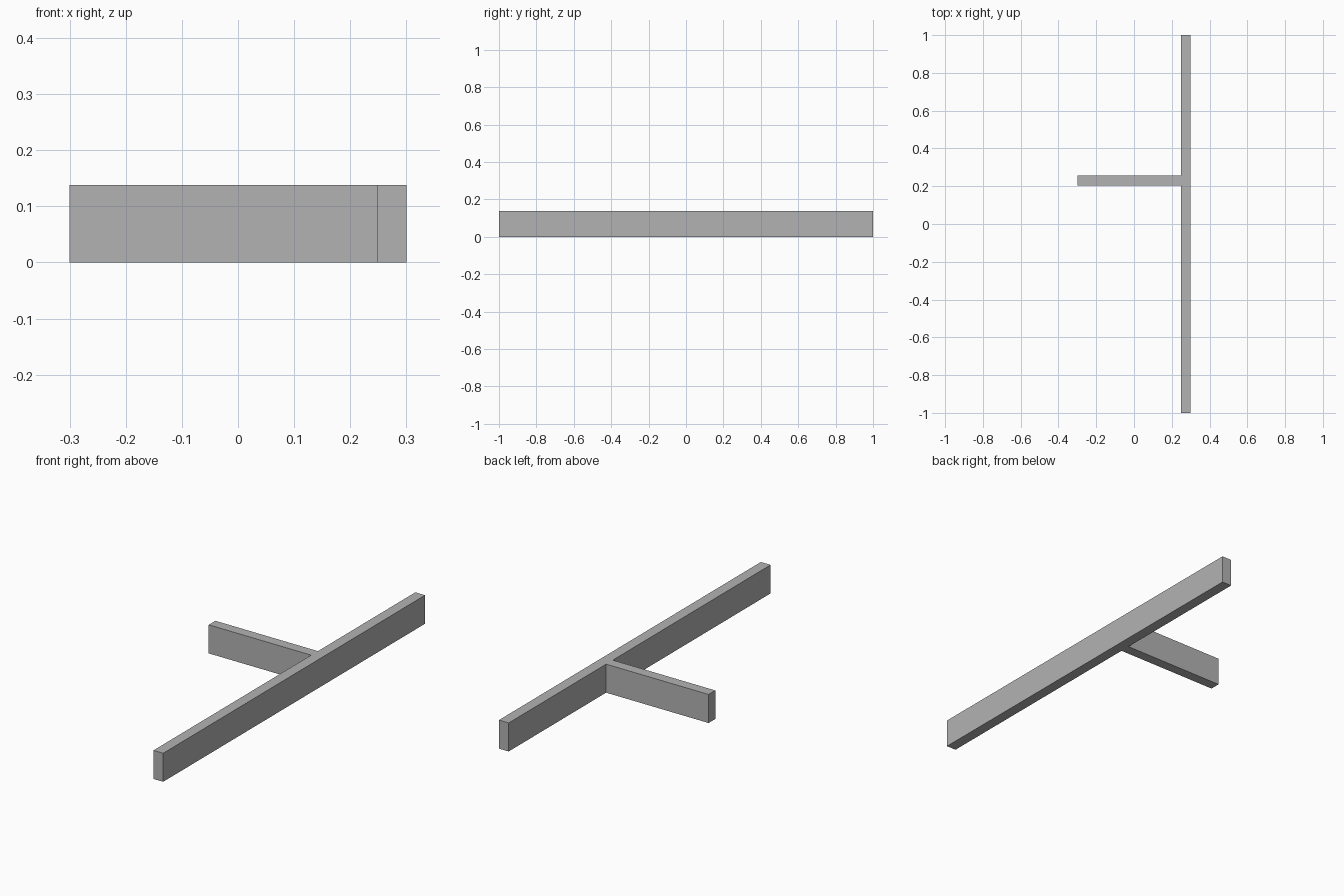
import bpy
import bmesh

cube = bpy.data.objects.get("Cube")
if cube:
    bpy.data.objects.remove(cube, do_unlink=True)

# Plain grey material
GREY = (0.45, 0.45, 0.45, 1.0)
grey = bpy.data.materials.new("wall grey")
grey.use_nodes = True
grey.diffuse_color = GREY
grey.node_tree.nodes["Principled BSDF"].inputs["Base Color"].default_value = GREY

HEIGHT = 0.138
RIGHT, INNER, LEFT = -0.3, 0.248, 0.3      # branch end, junction, outer face
BRANCH_FRONT, BRANCH_BACK = 0.205, 0.256

# T-shaped plan: long wall with a short branch wall, as one solid
plan = [
    (LEFT, -1), (LEFT, 1), (INNER, 1),
    (INNER, BRANCH_BACK), (RIGHT, BRANCH_BACK),
    (RIGHT, BRANCH_FRONT), (INNER, BRANCH_FRONT), (INNER, -1),
]
bm = bmesh.new()
base = bm.faces.new([bm.verts.new((x, y, 0)) for x, y in plan])
top = bmesh.ops.extrude_face_region(bm, geom=[base], use_keep_orig=True)
bmesh.ops.translate(bm, vec=(0, 0, HEIGHT),
                    verts=[v for v in top["geom"] if isinstance(v, bmesh.types.BMVert)])
bmesh.ops.recalc_face_normals(bm, faces=bm.faces)

mesh = bpy.data.meshes.new("branched_wall")
bm.to_mesh(mesh)
bm.free()
mesh.materials.append(grey)
wall = bpy.data.objects.new("branched_wall", mesh)
bpy.context.collection.objects.link(wall)
